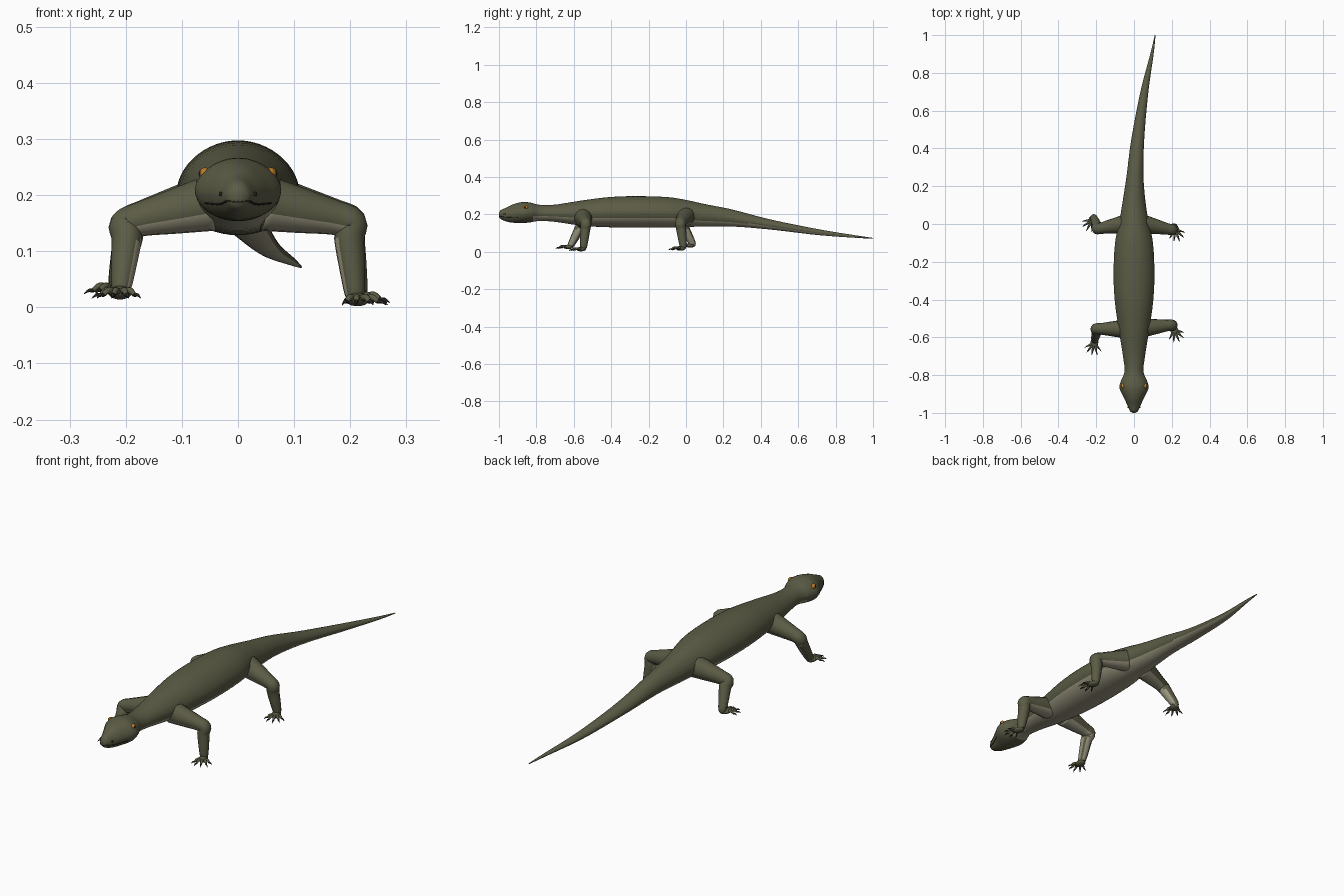
import bpy, bmesh, math
from mathutils import Vector

cube = bpy.data.objects.get("Cube")
if cube:
    bpy.data.objects.remove(cube, do_unlink=True)


def material(name, rgb):
    m = bpy.data.materials.new(name)
    m.use_nodes = True
    m.diffuse_color = (*rgb, 1)
    m.node_tree.nodes["Principled BSDF"].inputs["Base Color"].default_value = (*rgb, 1)
    return m


OLIVE = material("olive skin", (0.105, 0.105, 0.06))
PALE = material("pale belly", (0.32, 0.30, 0.21))
DARK = material("dark claw", (0.02, 0.018, 0.014))
AMBER = material("amber eye", (0.5, 0.2, 0.02))


def spline(points, steps):
    """Catmull-Rom interpolation of tuples of any length."""
    pts = [points[0], *points, points[-1]]
    out = []
    for a, b, c, d in zip(pts, pts[1:], pts[2:], pts[3:]):
        for i in range(steps):
            t = i / steps
            out.append([0.5 * (2 * q + (r - p) * t + (2 * p - 5 * q + 4 * r - s) * t ** 2
                               + (3 * q - p - 3 * r + s) * t ** 3)
                        for p, q, r, s in zip(a, b, c, d)])
    return out + [list(points[-1])]


def finish(bm, name, mats, rule=None):
    bmesh.ops.recalc_face_normals(bm, faces=bm.faces)
    for f in bm.faces:
        f.smooth = True
        f.normal_update()
        if rule and rule(f.calc_center_median(), f.normal):
            f.material_index = 1
    mesh = bpy.data.meshes.new(name)
    bm.to_mesh(mesh)
    bm.free()
    for m in mats:
        mesh.materials.append(m)
    obj = bpy.data.objects.new(name, mesh)
    bpy.context.collection.objects.link(obj)
    return obj


def skin(name, rings, mats, rule=None):
    """Join rings of points into a closed surface."""
    bm = bmesh.new()
    loops = [[bm.verts.new(p) for p in ring] for ring in rings]
    n = len(loops[0])
    for a, b in zip(loops, loops[1:]):
        for i in range(n):
            j = (i + 1) % n
            bm.faces.new((a[i], a[j], b[j], b[i]))
    bm.faces.new(loops[0])
    bm.faces.new(loops[-1])
    return finish(bm, name, mats, rule)


def tube(name, points, mats, rule=None, steps=4, sides=14):
    """Round tube through (x, y, z, radius) points."""
    path = spline(points, steps)
    centres = [Vector(p[:3]) for p in path]
    rings, side, last = [], None, None
    for i, c in enumerate(centres):
        t = (centres[min(i + 1, len(path) - 1)] - centres[max(i - 1, 0)]).normalized()
        side = t.orthogonal().normalized() if side is None else last.rotation_difference(t) @ side
        last, up = t, t.cross(side)
        rings.append([c + path[i][3] * (side * math.cos(a) + up * math.sin(a))
                      for a in (math.tau * k / sides for k in range(sides))])
    return skin(name, rings, mats, rule)


def ball(name, centre, scale, mat, turn=0):
    bm = bmesh.new()
    bmesh.ops.create_uvsphere(bm, u_segments=20, v_segments=12, radius=1)
    obj = finish(bm, name, [mat])
    obj.location, obj.scale, obj.rotation_euler.z = centre, scale, turn
    return obj


# Head, trunk and tail as one loft: y, x centre, z centre, half width, half height
STATIONS = [
    (-1.0, 0, .197, .008, .010), (-.99, 0, .199, .021, .024), (-.96, 0, .199, .035, .037),
    (-.92, 0, .205, .053, .050), (-.87, 0, .210, .076, .056), (-.83, 0, .210, .069, .052),
    (-.78, 0, .208, .050, .043), (-.70, 0, .206, .058, .046), (-.55, 0, .207, .082, .068),
    (-.40, 0, .212, .102, .081), (-.25, 0, .213, .108, .084), (-.10, 0, .211, .100, .081),
    (0, 0, .205, .080, .072), (.10, 0, .195, .063, .060), (.25, .005, .180, .045, .045),
    (.45, .020, .146, .034, .027), (.70, .055, .106, .021, .016), (.90, .095, .082, .009, .007),
    (1.0, .112, .072, .002, .002)]
PROFILE = spline(STATIONS, 7)


def on_body(station, angle, grow=1.0):
    y, x, z, w, h = station
    c, s = math.cos(angle), math.sin(angle)
    return Vector((x + w * grow * c * (1 - .1 * max(s, 0)), y, z + h * grow * s))


def station_at(y):
    return min(PROFILE, key=lambda p: abs(p[0] - y))


def belly(c, n):
    return n.z < -.47 and -.82 < c.y < .95


skin("body", [[on_body(p, math.tau * k / 48, 1 + .006 * (i % 2)) for k in range(48)]
              for i, p in enumerate(PROFILE)], [OLIVE, PALE], belly)

# Mouth line around the snout
jaw = [station_at(y) for y in (-.90, -.925, -.95, -.97, -.99)]
right = [(*on_body(p, math.pi + .42), .0018) for p in jaw]
left = [(*on_body(p, -.42), .0018) for p in reversed(jaw)]
tube("mouth_line", right + [(0, -.999, .188, .0018)] + left, [DARK], sides=6)

# Eyes, pupils and nostrils
for side, label in ((1, "left"), (-1, "right")):
    x, y, z = on_body(station_at(-.86), .5)
    ball(label + "_eye", (side * (x - .005), y, z), (.010, .014, .012), AMBER, -side * .2)
    ball(label + "_pupil", (side * (x + .003), y - .002, z + .001), (.003, .005, .006), DARK, -side * .2)
    x, y, z = on_body(station_at(-.97), .1)
    ball(label + "_nostril", (side * x, y, z), (.004, .005, .004), DARK)


def limb(name, side, hip, knee, ankle, heading):
    """Sprawling leg with a flat foot, five toes and claws."""
    hip, knee, ankle = Vector(hip), Vector(knee), Vector(ankle)

    def pale(c, n):
        return n.z < -.5 or (c.z < knee.z - .03 and n.x * side < -.75)

    fwd = Vector((math.sin(heading) * side, -math.cos(heading), 0))
    tube(name, [(*hip, .050), (*hip.lerp(knee, .45), .040), (*hip.lerp(knee, .85), .031),
                (*(knee + Vector((side * .006, 0, -.006))), .029),
                (*knee.lerp(ankle, .25), .027), (*knee.lerp(ankle, .65), .023),
                (*ankle, .018), (*(ankle - Vector((0, 0, .008))), .012)], [OLIVE, PALE], pale)
    palm = ankle + fwd * .014 - Vector((0, 0, .010))
    ball(name + "_foot", palm, (.021, .027, .012), OLIVE, heading * side)
    for k in range(5):
        a = heading + math.radians(-48 + 26 * k)
        d = Vector((math.sin(a) * side, -math.cos(a), 0))
        size = (.040, .048, .052, .048, .038)[k]
        up = Vector((0, 0, 1))
        base, mid, tip = palm + d * .012, palm + d * size * .7 + up * .004, palm + d * size - up * .004
        tube(f"{name}_toe_{k + 1}", [(*base, .007), (*mid, .006), (*tip, .004)], [OLIVE], sides=8)
        tube(f"{name}_claw_{k + 1}", [(*tip, .0038), (*(tip + d * .009), .003),
                                      (*(tip + d * .018 - up * .006), .0004)], [DARK], sides=6)


limb("front_right_leg", -1, (-.05, -.555, .185), (-.195, -.555, .152), (-.208, -.615, .036), .15)
limb("front_left_leg", 1, (.05, -.55, .185), (.195, -.535, .155), (.208, -.548, .024), .35)
limb("rear_right_leg", -1, (-.05, .0, .190), (-.190, -.025, .155), (-.213, .035, .044), .45)
limb("rear_left_leg", 1, (.05, .0, .190), (.195, -.030, .157), (.213, -.015, .028), .3)
